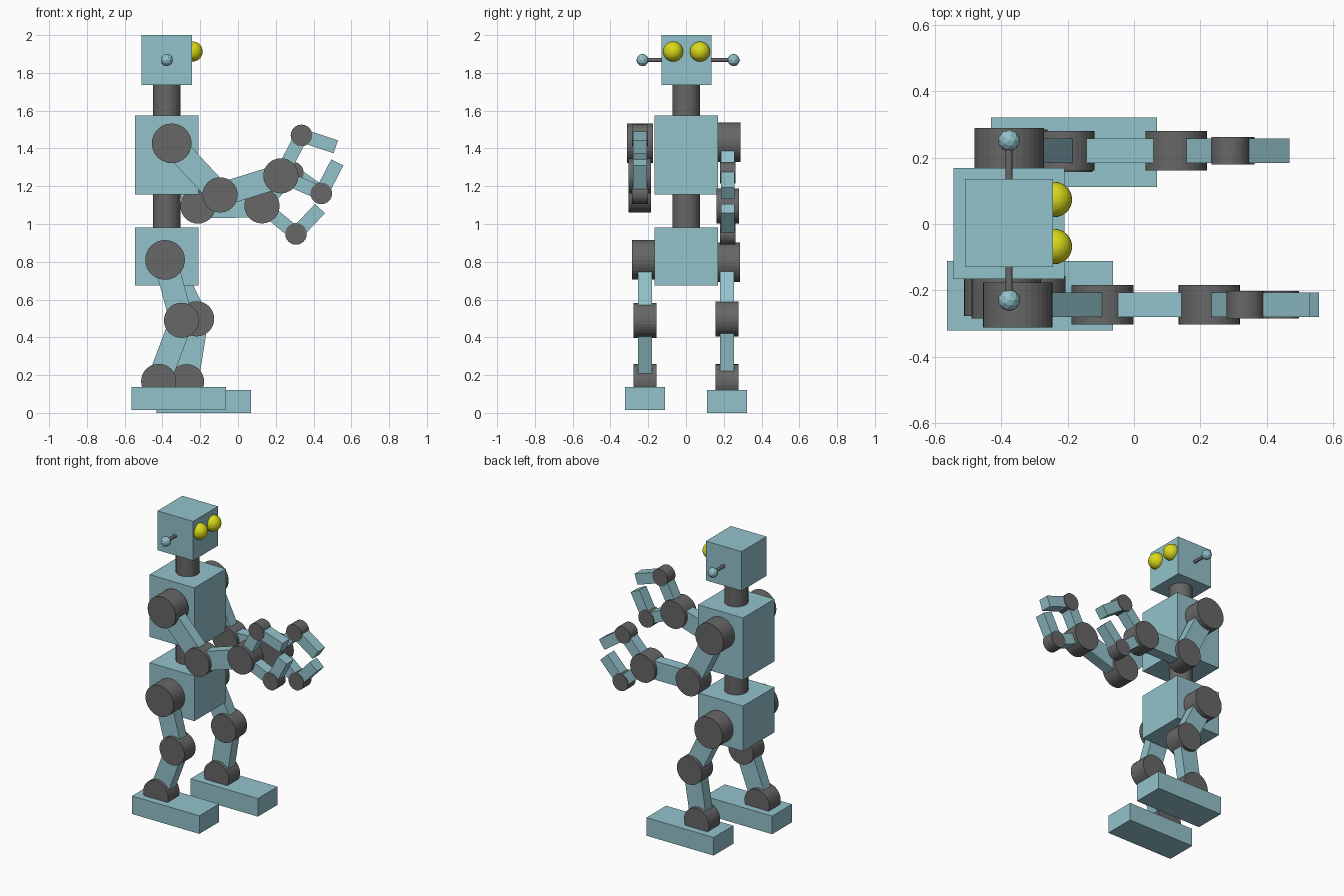
import bpy
from math import pi, atan2, hypot, cos, sin, radians

cube = bpy.data.objects.get("Cube")
if cube:
    bpy.data.objects.remove(cube, do_unlink=True)


def material(name, rgb):
    m = bpy.data.materials.new(name)
    m.use_nodes = True
    color = (*rgb, 1)
    m.diffuse_color = color
    m.node_tree.nodes["Principled BSDF"].inputs["Base Color"].default_value = color
    return m


BLUE = material("pale blue", (0.29, 0.54, 0.6))
GREY = material("dark grey", (0.135, 0.135, 0.135))
YELLOW = material("yellow", (0.7, 0.7, 0.01))


def finish(name, mat):
    o = bpy.context.object
    o.name = name
    o.data.materials.append(mat)
    return o


def box(name, center, size, turn=0):
    bpy.ops.mesh.primitive_cube_add(size=1, location=center, rotation=(0, turn, 0))
    bpy.context.object.scale = size
    return finish(name, BLUE)


def cylinder(name, center, radius, depth, along_y=True):
    rot = (pi / 2, 0, 0) if along_y else (0, 0, 0)
    bpy.ops.mesh.primitive_cylinder_add(vertices=32, radius=radius, depth=depth,
                                        location=center, rotation=rot)
    return finish(name, GREY)


def joint(name, point, y, radius, depth):
    return cylinder(name, (point[0], y, point[1]), radius, depth)


def link(name, a, b, y, width):
    """Flat bar between two points of the xz plane."""
    dx, dz = b[0] - a[0], b[1] - a[1]
    center = ((a[0] + b[0]) / 2, y, (a[1] + b[1]) / 2)
    return box(name, center, (hypot(dx, dz), 0.074, width), -atan2(dz, dx))


def offset(p, v, angle):
    c, s = cos(angle), sin(angle)
    return (p[0] + v[0] * c - v[1] * s, p[1] + v[0] * s + v[1] * c)


# Body column
X = -0.377
box("head", (X, 0.003, 1.868), (0.266, 0.266, 0.265))
cylinder("neck", (X, 0.002, 1.655), 0.073, 0.2, False)
box("torso", (X, 0.002, 1.365), (0.335, 0.335, 0.42))
cylinder("waist", (X, 0.002, 1.065), 0.073, 0.22, False)
box("pelvis", (X, 0.002, 0.828), (0.335, 0.335, 0.305))

# Eyes and ears
for side, s in (("left", 1), ("right", -1)):
    bpy.ops.mesh.primitive_uv_sphere_add(segments=32, ring_count=16, radius=0.053,
                                         location=(-0.24, 0.003 + s * 0.071, 1.913))
    finish(side + "_eye", YELLOW)
    cylinder(side + "_ear_rod", (X, 0.01 + s * 0.17, 1.868), 0.011, 0.14)
    bpy.ops.mesh.primitive_ico_sphere_add(subdivisions=2, radius=0.033,
                                          location=(X, 0.011 + s * 0.241, 1.868))
    finish(side + "_ear_ball", BLUE)


def arm(side, y, shoulder, elbow, wrist, hand_turn):
    joint(side + "_shoulder", shoulder, y, 0.105, 0.136)
    joint(side + "_elbow", elbow, y, 0.093, 0.12)
    joint(side + "_wrist", wrist, y, 0.093, 0.12)
    link(side + "_upper_arm", shoulder, elbow, y, 0.125)
    link(side + "_forearm", elbow, wrist, y, 0.125)
    fingers = (("upper", (0.109, 0.214), (0.182, -0.061)),
               ("lower", (0.214, -0.093), (0.085, 0.164)))
    for which, base, end in fingers:
        name = side + "_" + which + "_finger"
        knuckle = offset(wrist, base, hand_turn)
        tip = offset(knuckle, end, hand_turn)
        joint(name + "_knuckle", knuckle, y, 0.057, 0.083)
        link(name + "_base", wrist, knuckle, y, 0.072)
        link(name + "_tip", knuckle, tip, y, 0.072)


def leg(side, y, hip, knee, ankle, foot):
    joint(side + "_hip", hip, y, 0.105, 0.136)
    joint(side + "_knee", knee, y, 0.093, 0.12)
    joint(side + "_ankle", ankle, y, 0.093, 0.12)
    link(side + "_thigh", hip, knee, y, 0.125)
    link(side + "_shin", knee, ankle, y, 0.125)
    box(side + "_foot", (foot[0], y, foot[1]), (0.502, 0.21, 0.122))


# Limbs
arm("right", -0.244, (-0.351, 1.427), (-0.095, 1.154), (0.227, 1.255), 0)
arm("left", 0.221, (X, 1.433), (-0.212, 1.095), (0.127, 1.096), radians(-16))
leg("right", -0.217, (-0.386, 0.81), (-0.299, 0.49), (-0.42, 0.167), (-0.314, 0.075))
leg("left", 0.217, (-0.366, 0.797), (-0.219, 0.498), (-0.272, 0.165), (-0.181, 0.061))
